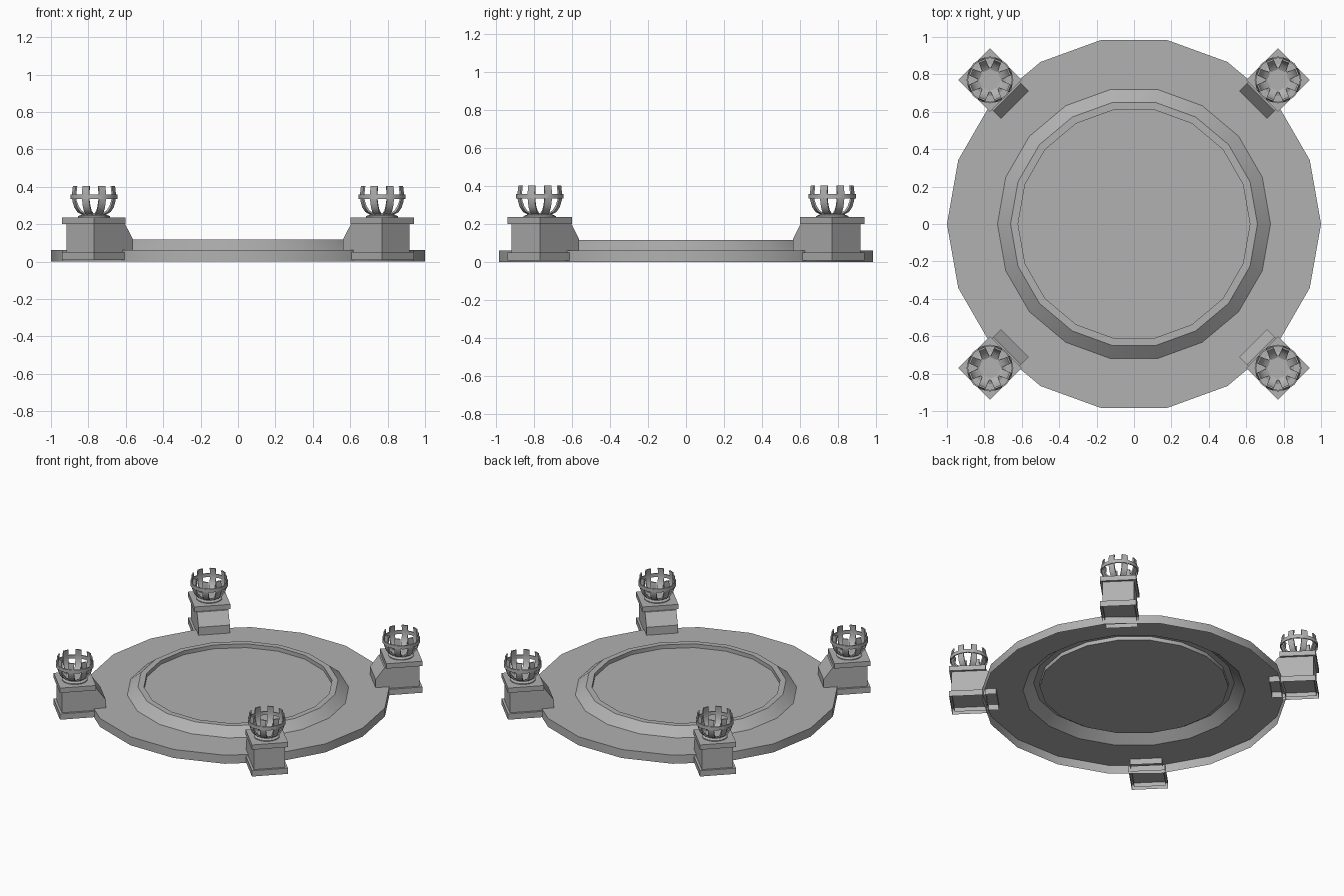
import bpy, bmesh, math
from mathutils import Matrix, Vector

if "Cube" in bpy.data.objects:
    bpy.data.objects.remove(bpy.data.objects["Cube"])

stone = bpy.data.materials.new("stone")
stone.diffuse_color = (.44, .44, .44, 1)
stone.use_nodes = True
stone.node_tree.nodes["Principled BSDF"].inputs["Base Color"].default_value = stone.diffuse_color


def finish(name, bm, matrix=None):
    bmesh.ops.recalc_face_normals(bm, faces=bm.faces)
    me = bpy.data.meshes.new(name)
    bm.to_mesh(me)
    bm.free()
    me.materials.append(stone)
    me.shade_smooth()
    me.set_sharp_from_angle(angle=math.radians(30))
    ob = bpy.data.objects.new(name, me)
    bpy.context.collection.objects.link(ob)
    if matrix:
        ob.matrix_world = matrix
    return ob


def lathe(bm, profile, n, closed=False, cap=False):
    rings = [[bm.verts.new((r * math.cos(2 * math.pi * i / n),
                            r * math.sin(2 * math.pi * i / n), z)) for i in range(n)]
             for r, z in profile]
    pairs = list(zip(rings, rings[1:]))
    if closed:
        pairs.append((rings[-1], rings[0]))
    for a, b in pairs:
        for i in range(n):
            j = (i + 1) % n
            bm.faces.new((a[i], a[j], b[j], b[i]))
    if cap:
        bm.faces.new(rings[-1])


def box(bm, size, z0, z1):
    m = Matrix.Translation((0, 0, (z0 + z1) / 2)) @ Matrix.Diagonal((size, size, z1 - z0, 1))
    bmesh.ops.create_cube(bm, size=1, matrix=m)


def prism(bm, outline, half):
    # outline lies in the xz plane, extruded along y
    a = [bm.verts.new((x, -half, z)) for x, z in outline]
    b = [bm.verts.new((x, half, z)) for x, z in outline]
    bm.faces.new(a)
    bm.faces.new(b[::-1])
    for i in range(len(a)):
        j = (i + 1) % len(a)
        bm.faces.new((a[i], b[i], b[j], a[j]))


def open_bottom(bm):
    # remove the lowest, downward facing face
    bm.faces.ensure_lookup_table()
    low = min(bm.faces, key=lambda f: f.calc_center_median().z)
    bmesh.ops.recalc_face_normals(bm, faces=bm.faces)
    bmesh.ops.delete(bm, geom=[low], context='FACES')


# round platform, raised rim and sunken floor, open underneath
bm = bmesh.new()
lathe(bm, [(1, 0), (1, .062), (.73, .062), (.66, .118), (.62, .118), (.62, .09)], 18, cap=True)
finish("platform", bm)

RIB = [(.062, .252), (.088, .265), (.106, .290), (.117, .325), (.119, .360), (.114, .403)]

for k in range(4):
    place = Matrix.Rotation(math.pi / 4 + k * math.pi / 2, 4, 'Z') @ Matrix.Translation((1.089, 0, 0))

    # pedestal body with sloped inner buttress
    bm = bmesh.new()
    prism(bm, [(.1045, .02), (.1045, .202), (-.13, .202), (-.189, .12), (-.189, .02)], .1045)
    open_bottom(bm)
    finish(f"pedestal_body_{k}", bm, place)

    # plinth and cap slabs
    bm = bmesh.new()
    box(bm, .24, .008, .05)
    open_bottom(bm)
    finish(f"pedestal_plinth_{k}", bm, place)
    bm = bmesh.new()
    box(bm, .24, .202, .237)
    finish(f"pedestal_cap_{k}", bm, place)

    # brazier foot
    bm = bmesh.new()
    lathe(bm, [(.085, .236), (.085, .243), (.066, .250), (.066, .258)], 16, cap=True)
    finish(f"brazier_foot_{k}", bm, place)

    # curved basket ribs
    bm = bmesh.new()
    outline = RIB + [(r - .009, z + (.006 if z < .3 else 0)) for r, z in reversed(RIB)]
    for i in range(8):
        start = len(bm.verts)
        prism(bm, outline, .02)
        bm.verts.ensure_lookup_table()
        bmesh.ops.rotate(bm, verts=bm.verts[start:], cent=Vector(),
                         matrix=Matrix.Rotation((i + .5) * math.pi / 4, 3, 'Z'))
    finish(f"brazier_ribs_{k}", bm, place)

    # basket hoop
    bm = bmesh.new()
    lathe(bm, [(.117, .335), (.125, .335), (.125, .36), (.117, .36)], 16, closed=True)
    finish(f"brazier_hoop_{k}", bm, place)
